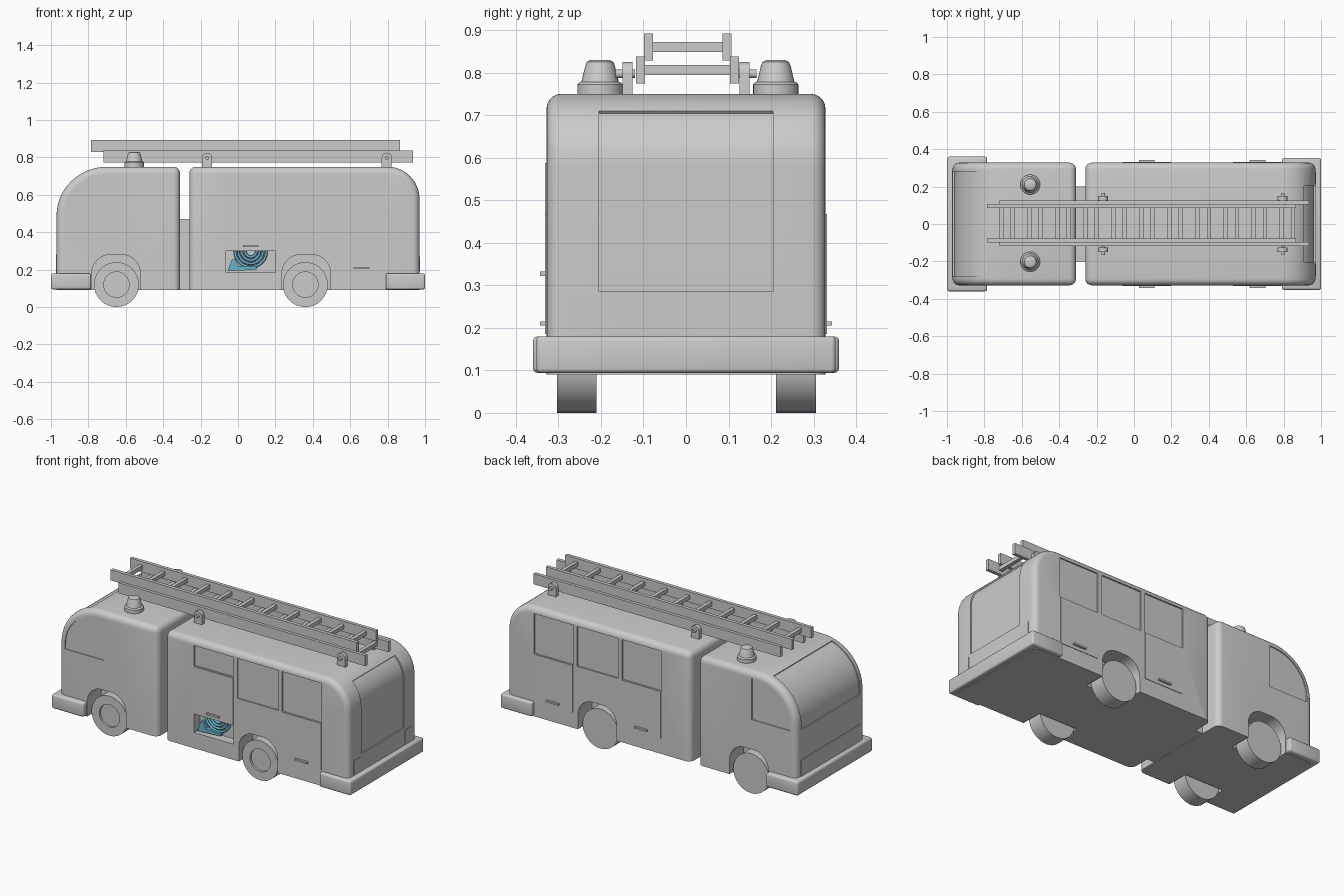
import bpy, bmesh, math
from mathutils import Matrix

if "Cube" in bpy.data.objects:
    bpy.data.objects.remove(bpy.data.objects["Cube"])

W = 0.328  # half width of the bodywork


def finish(name, bm, angle=35):
    bmesh.ops.recalc_face_normals(bm, faces=bm.faces[:])
    me = bpy.data.meshes.new(name)
    bm.to_mesh(me)
    bm.free()
    ob = bpy.data.objects.new(name, me)
    bpy.context.collection.objects.link(ob)
    smooth(ob, angle)
    return ob


def smooth(ob, angle=35):
    bpy.ops.object.select_all(action='DESELECT')
    bpy.context.view_layer.objects.active = ob
    ob.select_set(True)
    bpy.ops.object.shade_smooth_by_angle(angle=math.radians(angle))


def box(name, x0, x1, y0, y1, z0, z1, bevel=0):
    bm = bmesh.new()
    bmesh.ops.create_cube(bm, size=1)
    for v in bm.verts:
        v.co = ((x0 + x1) / 2 + v.co.x * (x1 - x0),
                (y0 + y1) / 2 + v.co.y * (y1 - y0),
                (z0 + z1) / 2 + v.co.z * (z1 - z0))
    if bevel:
        bmesh.ops.bevel(bm, geom=bm.edges[:], offset=bevel, segments=3, profile=0.5, affect='EDGES')
    return finish(name, bm)


def arc(cx, cz, rx, rz, a0, a1, n=16):
    angs = [math.radians(a0 + (a1 - a0) * i / n) for i in range(n + 1)]
    return [(cx + rx * math.cos(a), cz + rz * math.sin(a)) for a in angs]


def prism(name, pts, y0, y1, bevel=0):
    """Extrude an x-z outline along y; optionally round all hard edges but the bottom ones."""
    bm = bmesh.new()
    face = bm.faces.new([bm.verts.new((x, y0, z)) for x, z in pts])
    ext = bmesh.ops.extrude_face_region(bm, geom=[face])['geom']
    for v in ext:
        if isinstance(v, bmesh.types.BMVert):
            v.co.y = y1
    bmesh.ops.recalc_face_normals(bm, faces=bm.faces[:])
    if bevel:
        low = min(z for _, z in pts) + 1e-4
        hard = [e for e in bm.edges if e.calc_face_angle(0) > 0.9
                and not all(v.co.z < low for v in e.verts)]
        bmesh.ops.bevel(bm, geom=hard, offset=bevel, segments=5, profile=0.5, affect='EDGES')
    return finish(name, bm)


def lathe(name, profile, matrix, steps=32):
    bm = bmesh.new()
    vs = [bm.verts.new((r, 0, h)) for r, h in profile]
    es = [bm.edges.new(p) for p in zip(vs, vs[1:])]
    bmesh.ops.spin(bm, geom=vs + es, cent=(0, 0, 0), axis=(0, 0, 1), angle=math.tau, steps=steps)
    bmesh.ops.remove_doubles(bm, verts=bm.verts[:], dist=1e-5)
    bm.transform(matrix)
    return finish(name, bm)


def cut(ob, cutters):
    bpy.context.view_layer.objects.active = ob
    for c in cutters:
        m = ob.modifiers.new('cut', 'BOOLEAN')
        m.operation, m.solver, m.object = 'DIFFERENCE', 'EXACT', c
        bpy.ops.object.modifier_apply(modifier=m.name)
        bpy.data.objects.remove(c)
    smooth(ob)


def both(y0, y1):
    return ((y0, y1), (-y1, -y0))


def wheel_wells(x):
    pts = ([(x + 0.13, 0.0)] + arc(x + 0.03, 0.18, 0.1, 0.1, 0, 90, 8)
           + arc(x - 0.03, 0.18, 0.1, 0.1, 90, 180, 8) + [(x - 0.13, 0.0)])
    return [prism('wheel_well_cutter', pts, a, b) for a, b in both(0.195, 0.4)]


# cab with large rounded nose
cab = prism('cab', [(-0.31, 0.09), (-0.31, 0.75)] + arc(-0.70, 0.49, 0.27, 0.26, 90, 180)
            + [(-0.97, 0.09)], -W, W, 0.035)
side_window = [(-0.67, 0.46), (-0.67, 0.71)] + arc(-0.70, 0.49, 0.23, 0.22, 90, 180) + [(-0.93, 0.46)]
windshield = ([(-1.1, 0.46), (-0.963, 0.46)] + arc(-0.70, 0.49, 0.263, 0.253, 180, 108)
              + arc(-0.70, 0.49, 0.4, 0.4, 108, 180))
cut(cab, wheel_wells(-0.652)
    + [prism('side_window_cutter', side_window, a, b) for a, b in both(W - 0.006, 0.4)]
    + [prism('windshield_cutter', windshield, -0.28, 0.28)])

# rear body
body = prism('rear_body', [(-0.26, 0.09), (0.97, 0.09)] + arc(0.80, 0.58, 0.17, 0.17, 0, 90)
             + [(-0.26, 0.75)], -W, W, 0.035)
rear_panel = ([(1.1, 0.285), (0.962, 0.285)] + arc(0.80, 0.58, 0.162, 0.162, 0, 50)
              + arc(0.80, 0.58, 0.3, 0.3, 50, 0))
cutters = wheel_wells(0.365) + [prism('rear_panel_cutter', rear_panel, -0.205, 0.205)]
for a, b in both(W - 0.008, 0.4):
    low = 0.59 if a < 0 else 0.47
    for x0, x1, z0 in ((-0.065, 0.2, low), (0.225, 0.5, 0.47), (0.525, 0.79, 0.47)):
        cutters.append(box('window_cutter', x0, x1, a, b, z0, 0.712))
cutters.append(box('locker_cutter', -0.065, 0.2, -0.4, -0.27, 0.185, 0.3))
cut(body, cutters)

# link between cab and body
box('cab_link', -0.33, -0.24, -0.2, 0.2, 0.091, 0.47)

# bumpers
box('front_bumper', -1.0, -0.785, -0.36, 0.36, 0.094, 0.18, 0.012)
box('rear_bumper', 0.79, 1.0, -0.352, 0.352, 0.094, 0.18, 0.01)

# nose panel and rear lights
box('nose_panel', -0.974, -0.95, -0.285, 0.285, 0.17, 0.28)
for a, b in both(0.215, 0.28):
    box('rear_light', 0.95, 0.973, a, b, 0.19, 0.27)

# doors and handles on both sides
box('locker_shutter', -0.062, 0.198, -W - 0.004, -0.3, 0.3, 0.587)
box('left_front_door', -0.062, 0.198, 0.3, W + 0.003, 0.185, 0.468)
for a, b in both(0.31, W + 0.003):
    box('rear_side_door', 0.528, 0.788, a, b, 0.185, 0.468)
for x, z, s in ((0.068, 0.327, -1), (0.66, 0.21, -1), (0.66, 0.21, 1), (0.068, 0.21, 1)):
    y0, y1 = sorted((s * 0.32, s * 0.343))
    box('door_handle', x - 0.042, x + 0.042, y0, y1, z - 0.005, z + 0.005)

# coiled hose and nozzle in the locker
blue = bpy.data.materials.new('hose_blue')
blue.diffuse_color = (0.15, 0.45, 0.6, 1)
blue.use_nodes = True
blue.node_tree.nodes["Principled BSDF"].inputs["Base Color"].default_value = blue.diffuse_color
for r in (0.03, 0.048, 0.066, 0.084):
    cu = bpy.data.curves.new('hose_coil', 'CURVE')
    cu.dimensions, cu.bevel_depth, cu.bevel_resolution, cu.use_fill_caps = '3D', 0.0075, 2, True
    pts = arc(0.068, 0.298, r, r, 180, 360)
    sp = cu.splines.new('POLY')
    sp.points.add(len(pts) - 1)
    for p, (x, z) in zip(sp.points, pts):
        p.co = (x, -0.29, z, 1)
    cu.materials.append(blue)
    bpy.context.collection.objects.link(bpy.data.objects.new('hose_coil', cu))
nozzle = prism('hose_nozzle', [(-0.055, 0.192), (0.1, 0.2), (0.1, 0.215), (0.0, 0.22),
                               (-0.012, 0.255), (-0.032, 0.255), (-0.042, 0.23)], -0.312, -0.285)
nozzle.data.materials.append(blue)

# wheels, all with the dished hub toward the front
for x in (-0.65, 0.36):
    for y in (-0.21, 0.305):
        lathe('wheel', [(0, 0), (0.12, 0), (0.12, 0.093), (0.068, 0.093), (0.068, 0.08), (0, 0.08)],
              Matrix.Translation((x, y, 0.12)) @ Matrix.Rotation(math.pi / 2, 4, 'X'))

# beacons
for y in (-0.202, 0.211):
    lathe('beacon', [(0, 0.74), (0.053, 0.74), (0.053, 0.772), (0.05, 0.776), (0.044, 0.778),
                     (0.035, 0.815), (0.031, 0.825), (0.023, 0.829), (0, 0.829)],
          Matrix.Translation((-0.555, y, 0)))

# two-section roof ladder
for name, x0, x1, z0, yo, first in (('lower_ladder', -0.72, 0.935, 0.774, 0.121, -0.65),
                                    ('upper_ladder', -0.785, 0.865, 0.828, 0.103, -0.71)):
    for s in (-1, 1):
        y0, y1 = sorted((s * yo, s * (yo - 0.021)))
        box(name + '_rail', x0, x1, y0 + 0.004, y1 + 0.004, z0, z0 + 0.064)
    for i in range(11):
        x = first + 0.15 * i
        box(name + '_rung', x - 0.011, x + 0.011, 0.014 - yo, yo - 0.006, z0 + 0.02, z0 + 0.044)

# ladder brackets with pins
for x in (-0.165, 0.795):
    pts = [(x - 0.027, 0.74), (x + 0.027, 0.74)] + arc(x, 0.798, 0.027, 0.027, 0, 180, 12)
    for s in (-1, 1):
        y0, y1 = sorted((s * 0.126, s * 0.149))
        prism('ladder_bracket', pts, y0, y1)
        y0, y1 = sorted((s * 0.12, s * 0.166))
        prism('bracket_pin', arc(x, 0.797, 0.01, 0.01, 0, 345, 23), y0, y1)
